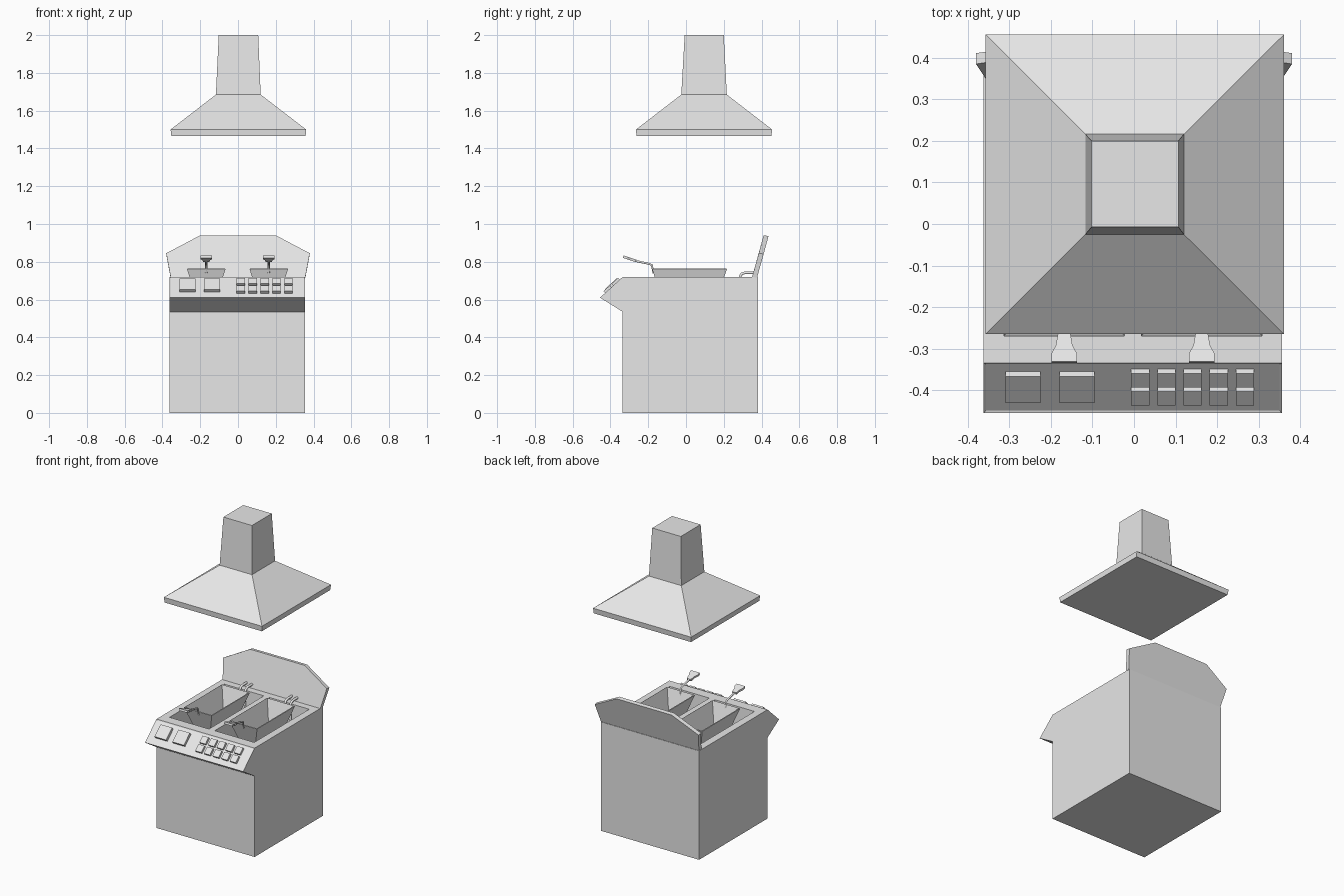
import bpy, bmesh
from mathutils import Vector, Matrix

cube = bpy.data.objects.get("Cube")
if cube:
    bpy.data.objects.remove(cube, do_unlink=True)

GREY = (0.8, 0.8, 0.8, 1)
steel = bpy.data.materials.new("light grey steel")
steel.use_nodes = True
steel.diffuse_color = GREY
steel.node_tree.nodes["Principled BSDF"].inputs["Base Color"].default_value = GREY


def add(name, data):
    obj = bpy.data.objects.new(name, data)
    data.materials.append(steel)
    bpy.context.collection.objects.link(obj)
    return obj


def finish(name, bm):
    mesh = bpy.data.meshes.new(name)
    bm.to_mesh(mesh)
    bm.free()
    return add(name, mesh)


def loft(name, sections, cap_top=True):
    """Stack of rectangles (z, x0, x1, y0, y1) joined from the bottom up."""
    bm = bmesh.new()
    rings = [[bm.verts.new((x, y, z)) for x, y in ((x0, y0), (x1, y0), (x1, y1), (x0, y1))]
             for z, x0, x1, y0, y1 in sections]
    bm.faces.new(rings[0][::-1])
    for low, high in zip(rings, rings[1:]):
        for i in range(4):
            j = (i + 1) % 4
            bm.faces.new((low[i], low[j], high[j], high[i]))
    if cap_top:
        bm.faces.new(rings[-1])
    return finish(name, bm)


def prism(points, depth):
    """Polygon of 3D points pushed along the depth vector."""
    bm = bmesh.new()
    face = bm.faces.new([bm.verts.new(p) for p in points])
    new = bmesh.ops.extrude_face_region(bm, geom=[face], use_keep_orig=True)["geom"]
    bmesh.ops.translate(bm, vec=depth, verts=[v for v in new if isinstance(v, bmesh.types.BMVert)])
    bmesh.ops.recalc_face_normals(bm, faces=bm.faces)
    return bm


def tube(name, x, path, radius):
    """Bent rod in the plane at x."""
    curve = bpy.data.curves.new(name, "CURVE")
    curve.dimensions = "3D"
    curve.bevel_depth = radius
    curve.bevel_resolution = 1
    curve.use_fill_caps = True
    line = curve.splines.new("POLY")
    line.points.add(len(path) - 1)
    for point, (y, z) in zip(line.points, path):
        point.co = (x, y, z, 1)
    return add(name, curve)


# Cabinet with overhanging sloped control panel
LOW, HIGH = Vector((0, -0.455, 0.61)), Vector((0, -0.335, 0.72))
side = [(-0.335, 0), (0.38, 0), (0.38, 0.72), HIGH.yz, LOW.yz, (-0.335, 0.535)]
bm = prism([(-0.362, y, z) for y, z in side], (0.718, 0, 0))
panel = [f for f in bm.faces if f.normal.y < -0.3 and f.normal.z > 0.3]
bmesh.ops.inset_individual(bm, faces=panel, thickness=0.008, depth=-0.003)
cabinet = finish("cabinet", bm)

# Control buttons lying on the slope
up = (HIGH - LOW).normalized()
out = Vector((1, 0, 0)).cross(up)


def button(name, x, y, width, length, thick):
    centre = LOW + (HIGH - LOW) * ((y - LOW.y) / (HIGH.y - LOW.y)) + out * (thick / 2 - 0.003)
    centre.x = x
    frame = Matrix((Vector((1, 0, 0)) * width, up * length, out * thick)).transposed().to_4x4()
    bm = bmesh.new()
    bmesh.ops.create_cube(bm, size=1, matrix=Matrix.Translation(centre) @ frame)
    finish(name, bm)


for x in (-0.267, -0.137):
    button("large_button", x, -0.388, 0.084, 0.085, 0.019)
for col in range(5):
    for y in (-0.368, -0.411):
        button("small_button", 0.015 + col * 0.063, y, 0.044, 0.046, 0.016)

# Tilted splash back
half = [(0.357, 0.35, 0.72), (0.38, 0.385, 0.845), (0.2, 0.411, 0.94)]
outline = half + [(-x, y, z) for x, y, z in reversed(half)]
finish("splash_back", prism(outline, (0, 0.026, -0.004)))

# Two frying stations, each with an oil well, basket, handle and pipes
for label, cx in (("right", -0.168), ("left", 0.163)):
    well = loft(label + "_well_cutter", [
        (0.57, cx - 0.138, cx + 0.138, -0.26, 0.295),
        (0.73, cx - 0.145, cx + 0.145, -0.27, 0.305)])
    well.hide_render = True
    well.hide_set(True)
    cut = cabinet.modifiers.new(label + "_well", "BOOLEAN")
    cut.operation = "DIFFERENCE"
    cut.solver = "EXACT"
    cut.object = well

    basket = loft(label + "_basket", [
        (0.63, cx - 0.06, cx + 0.06, -0.135, 0.17),
        (0.762, cx - 0.102, cx + 0.102, -0.18, 0.217)], cap_top=False)
    wall = basket.modifiers.new("wall", "SOLIDIFY")
    wall.thickness = 0.006
    wall.offset = -1

    tube(label + "_handle_rod", cx,
         [(-0.172, 0.74), (-0.181, 0.783), (-0.2, 0.79), (-0.275, 0.806)], 0.006)
    edge = [(0.015, -0.266), (0.02, -0.295), (0.031, -0.315), (0.031, -0.334)]
    grip = [(cx + x, y, 0.798 - (y + 0.266) * 0.33) for x, y in edge]
    grip += [(cx - x, y, 0.798 - (y + 0.266) * 0.33) for x, y in reversed(edge)]
    finish(label + "_handle_grip", prism(grip, (0, 0.003, 0.013)))

    for dx in (-0.02, 0.02):
        tube(label + "_heating_pipe", cx + dx,
             [(0.284, 0.6), (0.286, 0.722), (0.295, 0.736), (0.312, 0.742), (0.36, 0.742)], 0.008)

# Extractor hood floating above
loft("extractor_hood", [
    (1.465, -0.353, 0.358, -0.262, 0.452),
    (1.5, -0.357, 0.361, -0.265, 0.456),
    (1.685, -0.117, 0.12, -0.025, 0.216),
    (2.0, -0.102, 0.107, -0.007, 0.2)])
